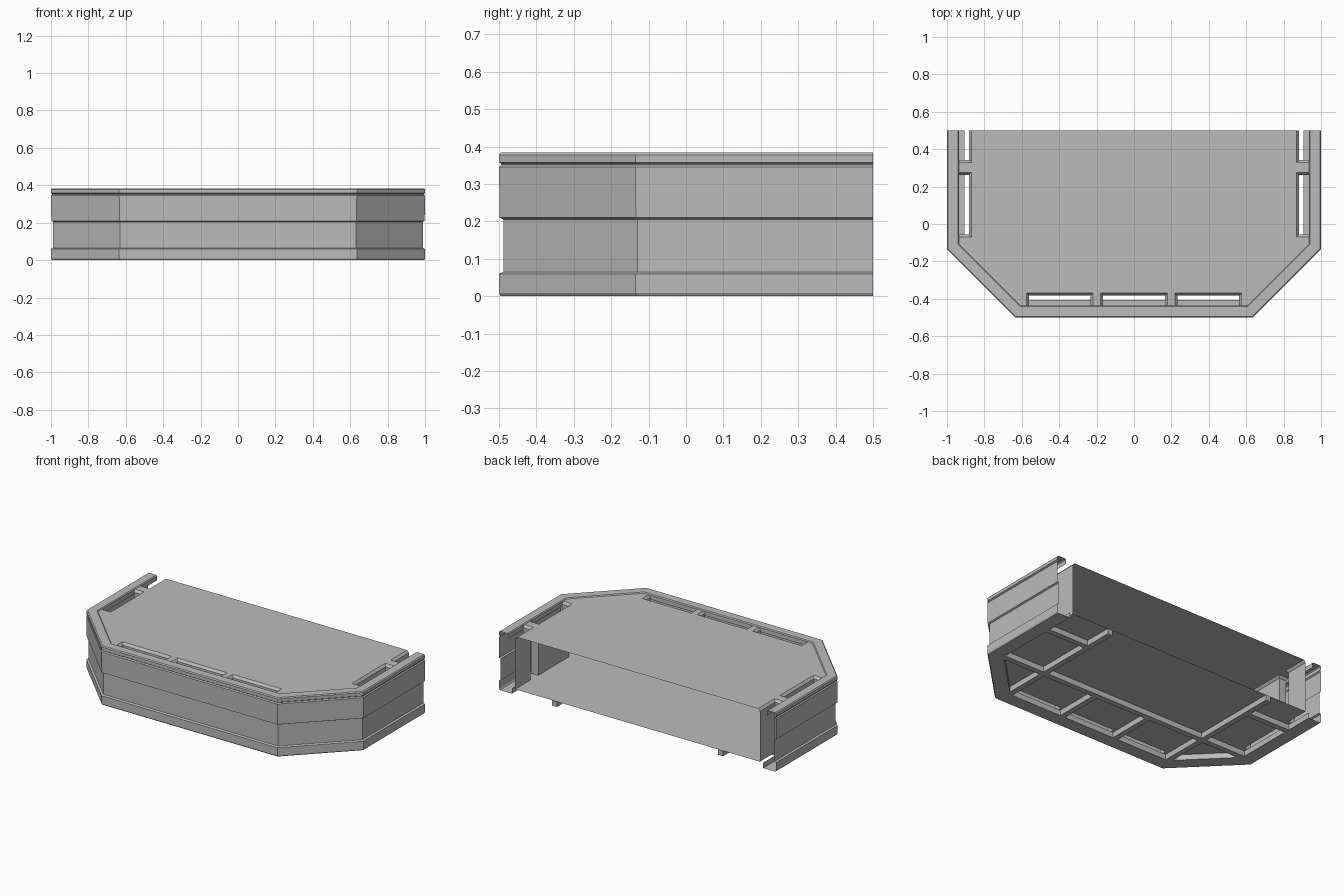
import bpy, bmesh

cube = bpy.data.objects.get("Cube")
if cube:
    bpy.data.objects.remove(cube, do_unlink=True)

grey = bpy.data.materials.new("plain_grey")
grey.use_nodes = True
grey.diffuse_color = (0.5, 0.5, 0.5, 1)
grey.node_tree.nodes["Principled BSDF"].inputs["Base Color"].default_value = (0.5, 0.5, 0.5, 1)

BACK, TOP, FLOOR = 0.5, 0.378, 0.035


def finish(name, bm):
    mesh = bpy.data.meshes.new(name)
    bm.to_mesh(mesh)
    bm.free()
    mesh.materials.append(grey)
    obj = bpy.data.objects.new(name, mesh)
    bpy.context.collection.objects.link(obj)
    return obj


def mirrored(half):
    """Complete a path whose first half runs along +x."""
    return half + [(-x, y) for x, y in reversed(half)]


def hull(inset):
    """Plan of the outer wall, moved inwards by inset."""
    k = 0.414 * inset
    return mirrored([(1 - inset, BACK), (1 - inset, -0.135 + k), (0.635 - k, -0.5 + inset)])


def deck(g):
    """Plan of the deck with slots notched into its edge; g narrows the slots."""
    edge, inner, front, depth = 0.935, 0.87 + g, -0.435, -0.37 - g
    half = [(inner, BACK), (inner, 0.33 + g), (edge, 0.33 + g),
            (edge, 0.275 - g), (inner, 0.275 - g), (inner, -0.07 + g), (edge, -0.07 + g),
            (edge, -0.108), (0.608, front)]
    for a, b in ((0.575 - g, 0.22 + g),):
        half += [(a, front), (a, depth), (b, depth), (b, front)]
    half += [(0.18 - g, front), (0.18 - g, depth)]
    return mirrored(half)


def sheet(name, path, z, up):
    bm = bmesh.new()
    face = bm.faces.new([bm.verts.new((x, y, z)) for x, y in path])
    face.normal_update()
    if (face.normal.z > 0) != up:
        face.normal_flip()
    bmesh.ops.triangulate(bm, faces=[face])
    return finish(name, bm)


def loft(name, rows, skip=lambda a, b: False):
    """Join successive (path, z) rows, leaving out unwanted spans."""
    bm = bmesh.new()
    rings = [[bm.verts.new((x, y, z)) for x, y in path] for path, z in rows]
    for low, high in zip(rings, rings[1:]):
        for i in range(len(low) - 1):
            if not skip(low[i].co, low[i + 1].co):
                bm.faces.new((low[i + 1], low[i], high[i], high[i + 1]))
    for v in [v for v in bm.verts if not v.link_faces]:
        bm.verts.remove(v)
    return finish(name, bm)


# Outer wall: base lip, recessed band, upper band, groove and rim
profile = [(0.093, 0.035), (0.093, 0), (0.005, 0), (0, 0.008), (0, 0.06), (0.012, 0.065),
           (0.012, 0.205), (0.002, 0.21), (0, 0.345), (0.006, 0.351), (0.006, 0.354),
           (0, 0.358), (0, 0.378), (0.006, 0.384), (0.06, 0.384), (0.065, TOP), (0.065, 0.35)]
loft("outer_wall", [(hull(o), z) for o, z in profile])

# Top deck and floor
sheet("top_deck", deck(0), TOP, True)
sheet("floor", deck(0.013), FLOOR, False)


# Slot linings follow only the notches, not the deck's own edge
def on_edge(a, b):
    side = min(abs(a.x), abs(b.x)) > 0.93
    front = max(a.y, b.y) < -0.42
    chamfer = abs(a.x - b.x) > 0.2 and abs(a.y - b.y) > 0.2
    return side or front or chamfer


loft("slot_linings", [(deck(0.013), FLOOR), (deck(0.013), TOP - 0.015), (deck(0), TOP)], on_edge)


# Ribs under the floor
def rib(name, x0, x1, y0, y1):
    bm = bmesh.new()
    bmesh.ops.create_cube(bm, size=1)
    for v in bm.verts:
        v.co = ((x0 + x1) / 2 + v.co.x * (x1 - x0), (y0 + y1) / 2 + v.co.y * (y1 - y0),
                (v.co.z + 0.5) * FLOOR)
    finish(name, bm)


W = 0.018
rib("cross_rib", -0.91, 0.91, -0.1 - W, -0.1 + W)
for s, side in ((1, "left"), (-1, "right")):
    rib(side + "_long_rib", s * 0.6 - W, s * 0.6 + W, -0.42, BACK)
    rib(side + "_short_rib", s * 0.2 - W, s * 0.2 + W, -0.42, -0.1)
    a, b = sorted((s * 0.6, s * 0.92))
    rib(side + "_side_rib", a, b, 0.3 - W, 0.3 + W)
